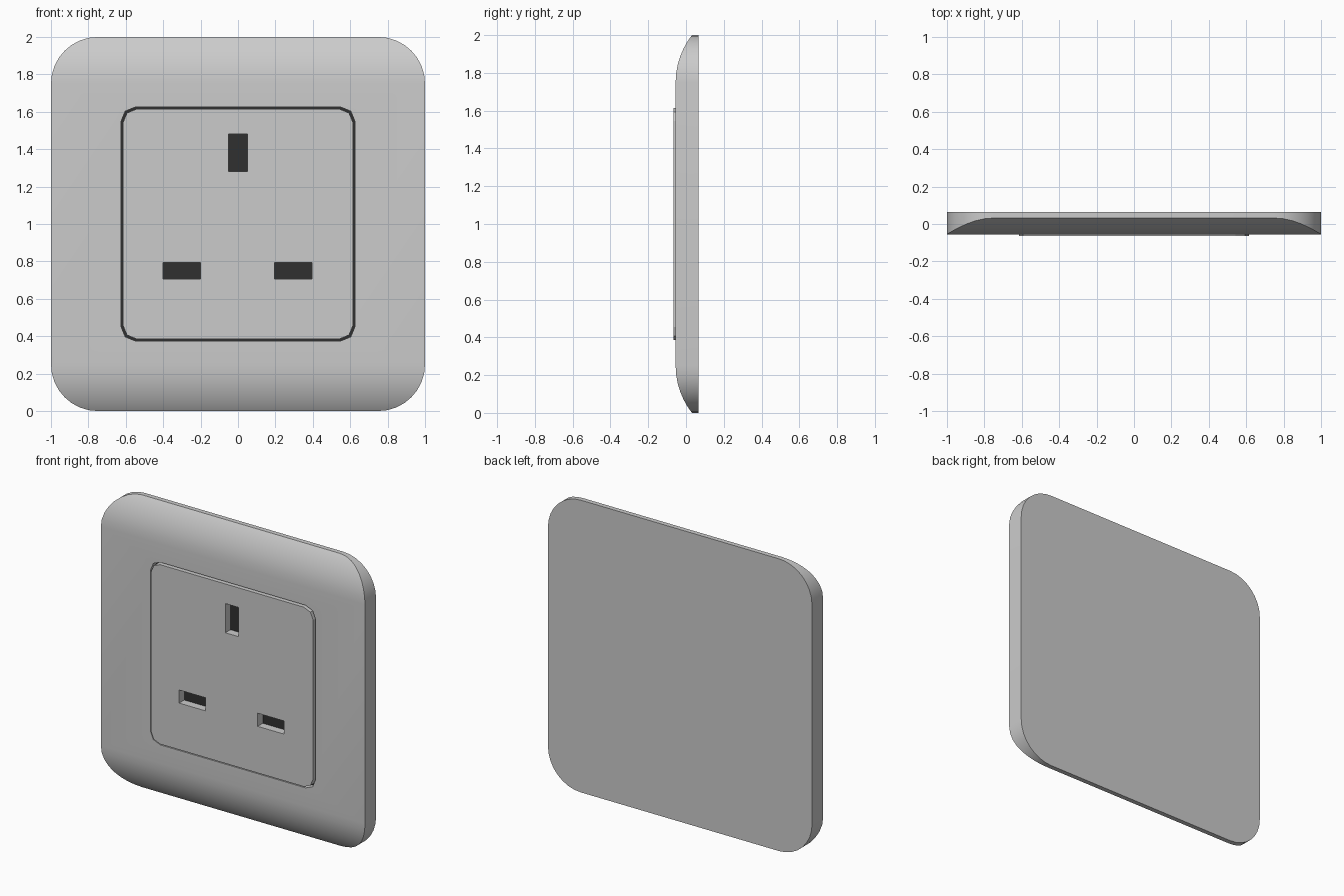
import bpy, bmesh
from math import sin, cos, pi, sqrt

if "Cube" in bpy.data.objects:
    bpy.data.objects.remove(bpy.data.objects["Cube"])


def make_object(name, bm):
    bmesh.ops.recalc_face_normals(bm, faces=bm.faces)
    mesh = bpy.data.meshes.new(name)
    bm.to_mesh(mesh)
    bm.free()
    ob = bpy.data.objects.new(name, mesh)
    bpy.context.collection.objects.link(ob)
    return ob


def prism(name, cx, cz, hw, hh, y0, y1, radius=0, segs=2):
    """Rectangle in xz, optionally with rounded corners, extruded along y."""
    pts = []
    for q, (sx, sz) in enumerate([(1, 1), (-1, 1), (-1, -1), (1, -1)]):
        for i in range(segs + 1 if radius else 1):
            a = (q + i / segs) * pi / 2
            pts.append((cx + sx * (hw - radius) + radius * cos(a),
                        cz + sz * (hh - radius) + radius * sin(a)))
    bm = bmesh.new()
    front = bm.faces.new([bm.verts.new((x, y0, z)) for x, z in pts])
    ext = bmesh.ops.extrude_face_region(bm, geom=[front], use_keep_orig=True)
    for v in ext["geom"]:
        if isinstance(v, bmesh.types.BMVert):
            v.co.y = y1
    return make_object(name, bm)


def cut(ob, cutter):
    mod = ob.modifiers.new("cut", 'BOOLEAN')
    mod.operation = 'DIFFERENCE'
    mod.solver = 'EXACT'
    mod.object = cutter
    bpy.context.view_layer.objects.active = ob
    bpy.ops.object.modifier_apply(modifier=mod.name)
    bpy.data.objects.remove(cutter)


# Face plate: rounded square lofted upward, front curving back at top and bottom
FRONT, BACK, R, ARC, N = -0.055, 0.065, 0.25, 0.403, 8
rows = []
for i in range(N + 1):
    a = i / N * pi / 2
    y = FRONT + ARC - sqrt(ARC ** 2 - (R * cos(a)) ** 2)
    rows.append((1 - R + R * sin(a), y, R - R * cos(a)))
rows += [(w, y, 2 - z) for w, y, z in reversed(rows)]

bm = bmesh.new()
loops = [[bm.verts.new(c) for c in
          ((-w, y, z), (w, y, z), (w, BACK, z), (-w, BACK, z))] for w, y, z in rows]
for lo, hi in zip(loops, loops[1:]):
    for k in range(4):
        j = (k + 1) % 4
        bm.faces.new((lo[k], lo[j], hi[j], hi[k]))
bm.faces.new(loops[0])
bm.faces.new(loops[-1])
plate = make_object("face_plate", bm)

# Pocket for the socket insert
cut(plate, prism("pocket_cutter", 0, 1, 0.625, 0.625, -0.2, 0.0, 0.075))
bpy.ops.object.select_all(action='DESELECT')
plate.select_set(True)
bpy.context.view_layer.objects.active = plate
bpy.ops.object.shade_smooth_by_angle(angle=pi / 6)

# Dark panel seen through the slots and the gap around the insert
dark = bpy.data.materials.new("dark")
dark.diffuse_color = (0.03, 0.03, 0.03, 1)
dark.use_nodes = True
dark.node_tree.nodes["Principled BSDF"].inputs["Base Color"].default_value = dark.diffuse_color
panel = prism("dark_backing", 0, 1, 0.625, 0.625, -0.01, 0.0, 0.075)
panel.data.materials.append(dark)

# Socket insert with three pin slots
insert = prism("socket_insert", 0, 1, 0.614, 0.614, -0.065, -0.01, 0.07)
for cx, cz, hw, hh in [(0, 1.38, 0.05, 0.1), (-0.3, 0.75, 0.1, 0.045), (0.295, 0.75, 0.1, 0.045)]:
    cut(insert, prism("slot_cutter", cx, cz, hw, hh, -0.2, 0.1))
